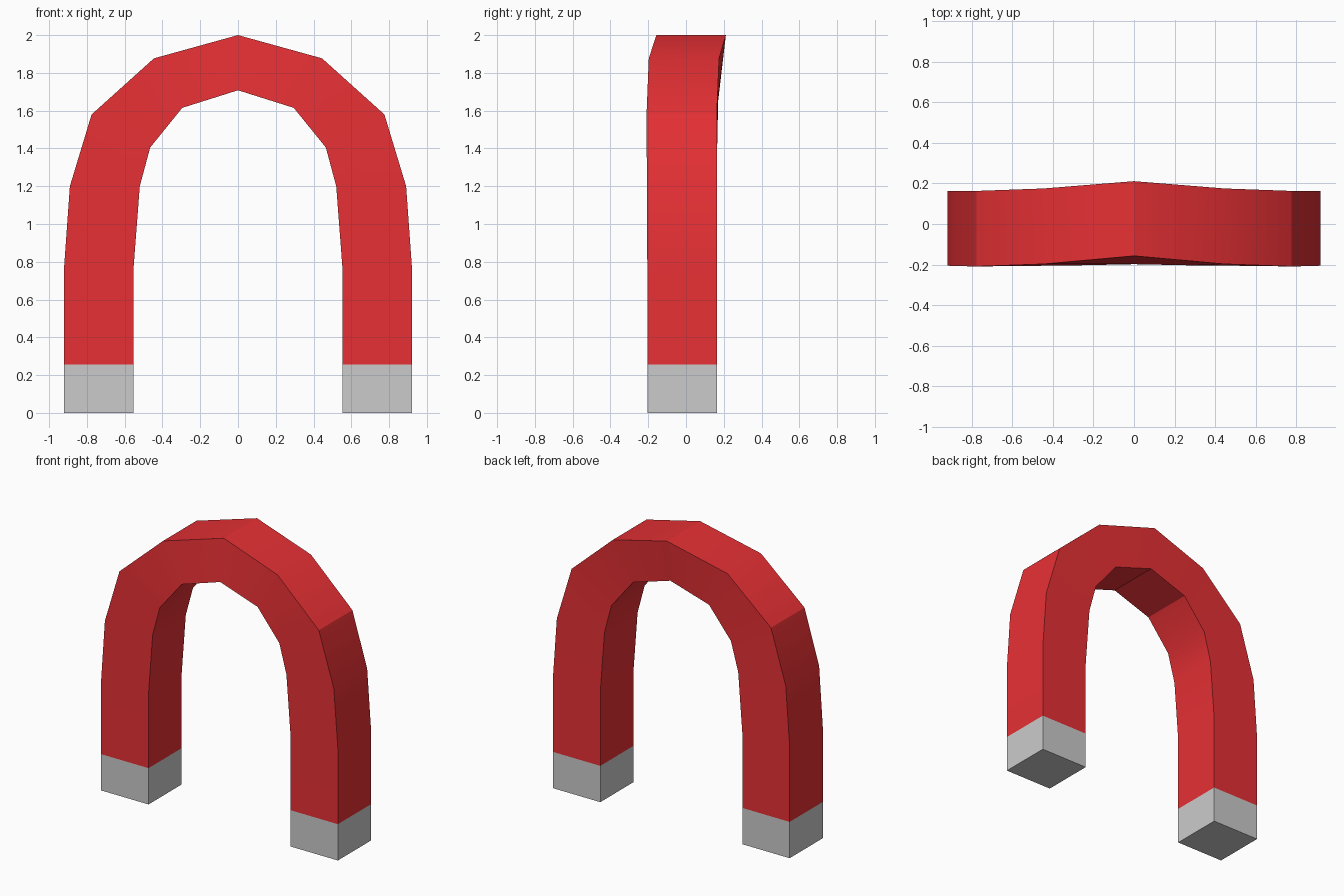
import bpy, bmesh, math

if "Cube" in bpy.data.objects:
    bpy.data.objects.remove(bpy.data.objects["Cube"])

# Stations along the right half: outer (x, front y, back y, z), inner (same)
TIP_BOTTOM = ((0.92, -0.205, 0.163, 0), (0.552, -0.205, 0.163, 0))
TIP_TOP = ((0.92, -0.205, 0.163, 0.255), (0.552, -0.205, 0.163, 0.255))
ARCH = [
    TIP_TOP,
    ((0.92, -0.205, 0.163, 0.78), (0.552, -0.205, 0.163, 0.78)),
    ((0.89, -0.207, 0.163, 1.20), (0.52, -0.205, 0.163, 1.20)),
    ((0.775, -0.209, 0.163, 1.58), (0.465, -0.205, 0.165, 1.405)),
    ((0.445, -0.197, 0.175, 1.877), (0.295, -0.204, 0.166, 1.615)),
    ((0.0, -0.157, 0.211, 2.0), (0.0, -0.198, 0.174, 1.708)),
]


def mirrored(station):
    return tuple((-x, f, b, z) for x, f, b, z in station)


def sweep(name, stations, cap=False, colour=None):
    """Skin a four-sided bar through the stations."""
    bm = bmesh.new()
    rings = []
    for (ox, of, ob, oz), (ix, jf, jb, iz) in stations:
        corners = [(ox, of, oz), (ox, ob, oz), (ix, jb, iz), (ix, jf, iz)]
        rings.append([bm.verts.new(c) for c in corners])
    for a, b in zip(rings, rings[1:]):
        for i in range(4):
            j = (i + 1) % 4
            bm.faces.new((a[i], a[j], b[j], b[i]))
    if cap:
        bm.faces.new(rings[0][::-1])
    # Station order decides the winding: outward on the right-hand start
    if stations[0][0][0] < 0:
        bmesh.ops.reverse_faces(bm, faces=bm.faces[:])
    mesh = bpy.data.meshes.new(name)
    bm.to_mesh(mesh)
    bm.free()
    obj = bpy.data.objects.new(name, mesh)
    bpy.context.collection.objects.link(obj)
    if colour:
        mat = bpy.data.materials.new(name + "_paint")
        mat.diffuse_color = colour
        mat.use_nodes = True
        mat.node_tree.nodes["Principled BSDF"].inputs["Base Color"].default_value = mat.diffuse_color
        mesh.materials.append(mat)
    bpy.ops.object.select_all(action='DESELECT')
    obj.select_set(True)
    bpy.context.view_layer.objects.active = obj
    bpy.ops.object.shade_smooth_by_angle(angle=math.radians(30))
    return obj


# Red horseshoe arch, right foot over the top to left foot
sweep("magnet_arch", ARCH + [mirrored(s) for s in ARCH[-2::-1]],
      colour=(0.8, 0.03, 0.035, 1))

# Bare metal pole tips
sweep("right_tip", [TIP_BOTTOM, TIP_TOP], cap=True)
sweep("left_tip", [mirrored(TIP_BOTTOM), mirrored(TIP_TOP)], cap=True)
